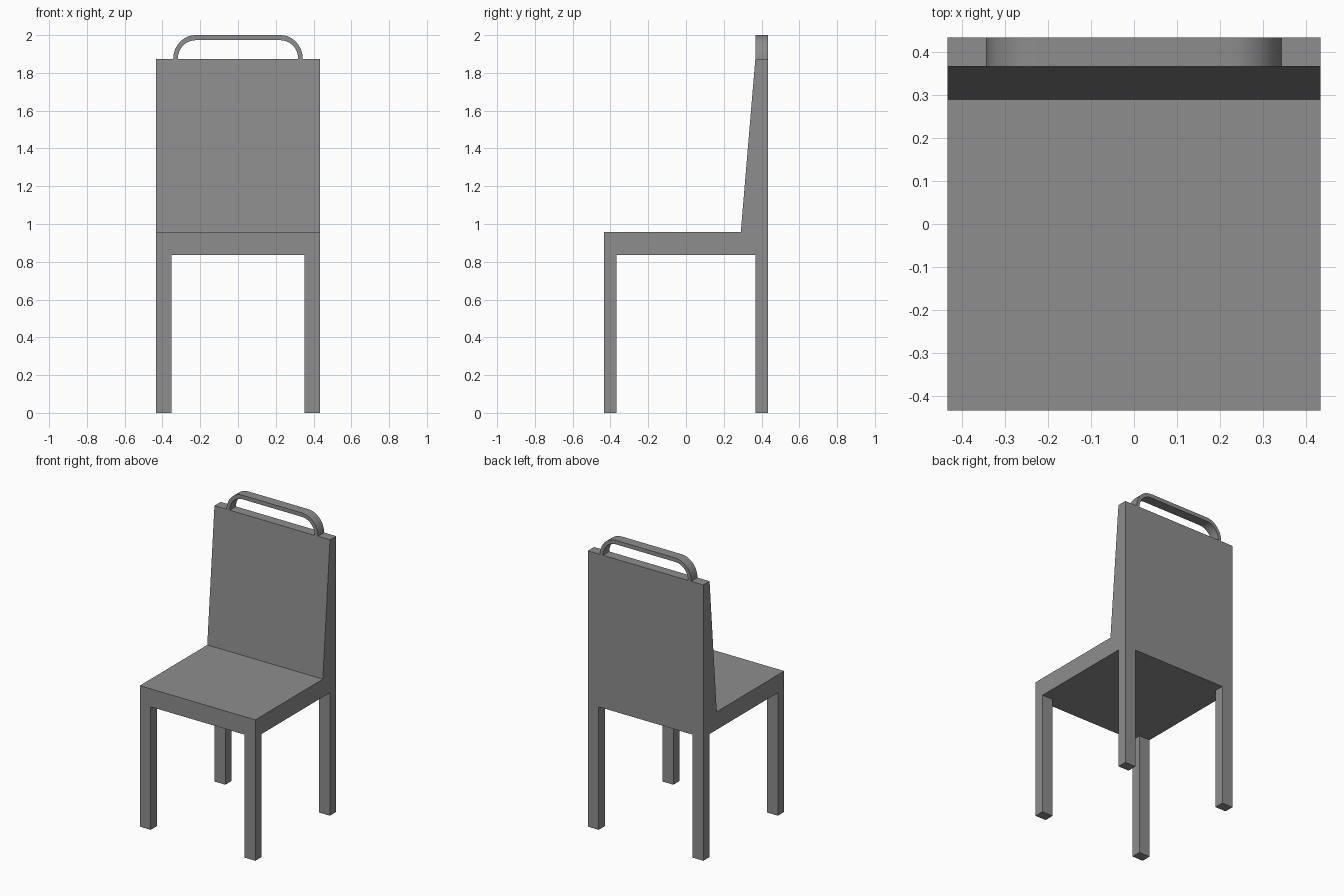
import bpy, bmesh, math

if "Cube" in bpy.data.objects:
    bpy.data.objects.remove(bpy.data.objects["Cube"])

HALF = 0.434                   # half width and half depth of the chair
LEG_X, LEG_Y = 0.082, 0.067    # leg section
SEAT_BOTTOM, SEAT_TOP, BACK_TOP = 0.835, 0.957, 1.873
REAR = HALF - LEG_Y            # front plane of rear legs and back top

# Dark grey finish for every part
finish = bpy.data.materials.new("dark_grey")
finish.diffuse_color = (0.267, 0.267, 0.267, 1)
finish.use_nodes = True
finish.node_tree.nodes["Principled BSDF"].inputs["Base Color"].default_value = finish.diffuse_color


def prism(name, points, offset):
    """Extrude a closed 3D outline along an offset vector."""
    bm = bmesh.new()
    face = bm.faces.new([bm.verts.new(p) for p in points])
    new = bmesh.ops.extrude_face_region(bm, geom=[face], use_keep_orig=True)["geom"]
    bmesh.ops.translate(bm, vec=offset,
                        verts=[v for v in new if isinstance(v, bmesh.types.BMVert)])
    bmesh.ops.recalc_face_normals(bm, faces=bm.faces)
    mesh = bpy.data.meshes.new(name)
    bm.to_mesh(mesh)
    bm.free()
    mesh.materials.append(finish)
    obj = bpy.data.objects.new(name, mesh)
    bpy.context.collection.objects.link(obj)
    return obj


# Seat and tapered backrest share one side profile
profile = [(-HALF, SEAT_BOTTOM), (HALF, SEAT_BOTTOM), (HALF, BACK_TOP),
           (REAR, BACK_TOP), (0.29, SEAT_TOP), (-HALF, SEAT_TOP)]
prism("seat_and_backrest", [(-HALF, y, z) for y, z in profile], (2 * HALF, 0, 0))

# Four square legs, flush with the seat corners
for side, x in (("left", -HALF), ("right", HALF - LEG_X)):
    for end, y in (("front", -HALF), ("rear", REAR)):
        foot = [(x, y, 0), (x + LEG_X, y, 0),
                (x + LEG_X, y + LEG_Y, 0), (x, y + LEG_Y, 0)]
        prism(f"{end}_{side}_leg", foot, (0, 0, SEAT_BOTTOM))


def arch(rx, rz, steps=10):
    """Flat-topped arch with quarter-ellipse shoulders, left to right."""
    left = [(-0.225 - rx * math.cos(a), BACK_TOP + rz * math.sin(a))
            for a in (math.pi / 2 * i / steps for i in range(steps + 1))]
    return left + [(-x, z) for x, z in reversed(left)]


# Carry handle on top of the backrest
outline = arch(0.118, 2 - BACK_TOP) + arch(0.094, 1.973 - BACK_TOP)[::-1]
handle = prism("top_handle", [(x, REAR, z) for x, z in outline], (0, LEG_Y, 0))
bpy.context.view_layer.objects.active = handle
handle.select_set(True)
bpy.ops.object.shade_smooth_by_angle(angle=math.radians(30))
